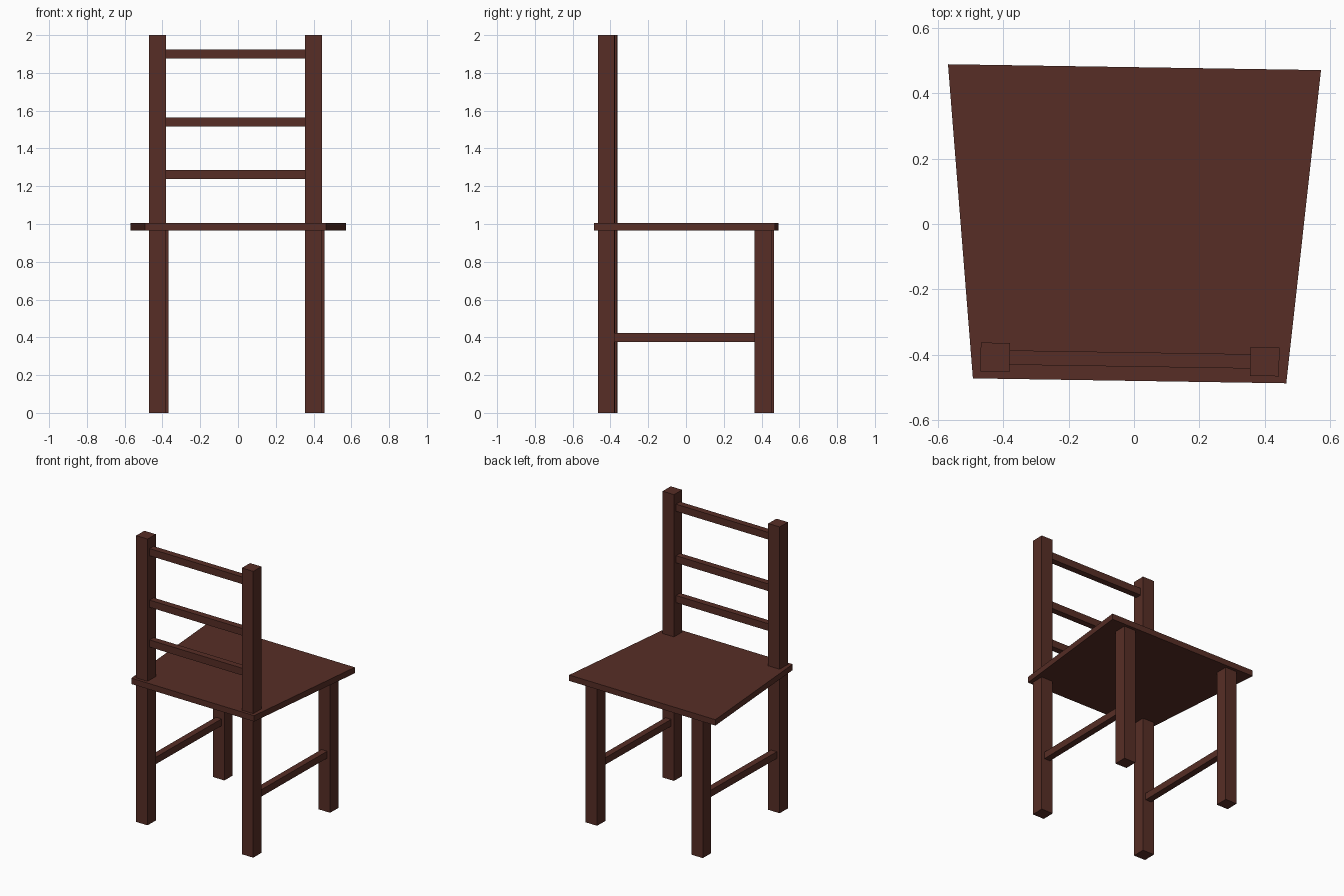
import bpy, bmesh
from math import radians
from mathutils import Matrix, Vector

if "Cube" in bpy.data.objects:
    bpy.data.objects.remove(bpy.data.objects["Cube"])

wood = bpy.data.materials.new("dark_wood")
wood.diffuse_color = (0.095, 0.027, 0.019, 1)
wood.use_nodes = True
wood.node_tree.nodes["Principled BSDF"].inputs["Base Color"].default_value = wood.diffuse_color

# The whole chair is turned slightly clockwise
TURN = Matrix.Translation((-0.006, 0, 0)) @ Matrix.Rotation(radians(-0.9), 4, 'Z')


def block(name, center, size, taper=1.0):
    """Box whose back (-y) edge is narrowed by taper."""
    bm = bmesh.new()
    bmesh.ops.create_cube(bm, size=1)
    for v in bm.verts:
        v.co = Vector(a * b for a, b in zip(v.co, size))
        if v.co.y < 0:
            v.co.x *= taper
        v.co += Vector(center)
    mesh = bpy.data.meshes.new(name)
    bm.to_mesh(mesh)
    bm.free()
    mesh.materials.append(wood)
    obj = bpy.data.objects.new(name, mesh)
    obj.matrix_world = TURN
    bpy.context.collection.objects.link(obj)


LEG_X, LEG_Y, LEG_W = 0.413, 0.415, 0.089
SEAT_LOW, SEAT_TOP = 0.965, 1.006
GAP = 2 * LEG_X - LEG_W + 0.01

# Tapered seat board
block("seat", (0, 0, (SEAT_LOW + SEAT_TOP) / 2),
      (1.143, 0.961, SEAT_TOP - SEAT_LOW), taper=0.84)

# Legs, back posts and side stretchers
for side, s in (("left", -1), ("right", 1)):
    block(side + "_back_post", (s * LEG_X, -LEG_Y, 1), (LEG_W, LEG_W, 2))
    block(side + "_short_leg", (s * LEG_X, LEG_Y, SEAT_LOW / 2),
          (LEG_W, LEG_W, SEAT_LOW))
    block(side + "_stretcher", (s * LEG_X, 0, 0.4),
          (0.045, 2 * LEG_Y - LEG_W + 0.01, 0.048))

# Backrest rails
for i, z in enumerate((1.262, 1.54, 1.9)):
    block(f"back_rail_{i + 1}", (0, -LEG_Y, z), (GAP, 0.044, 0.05))
